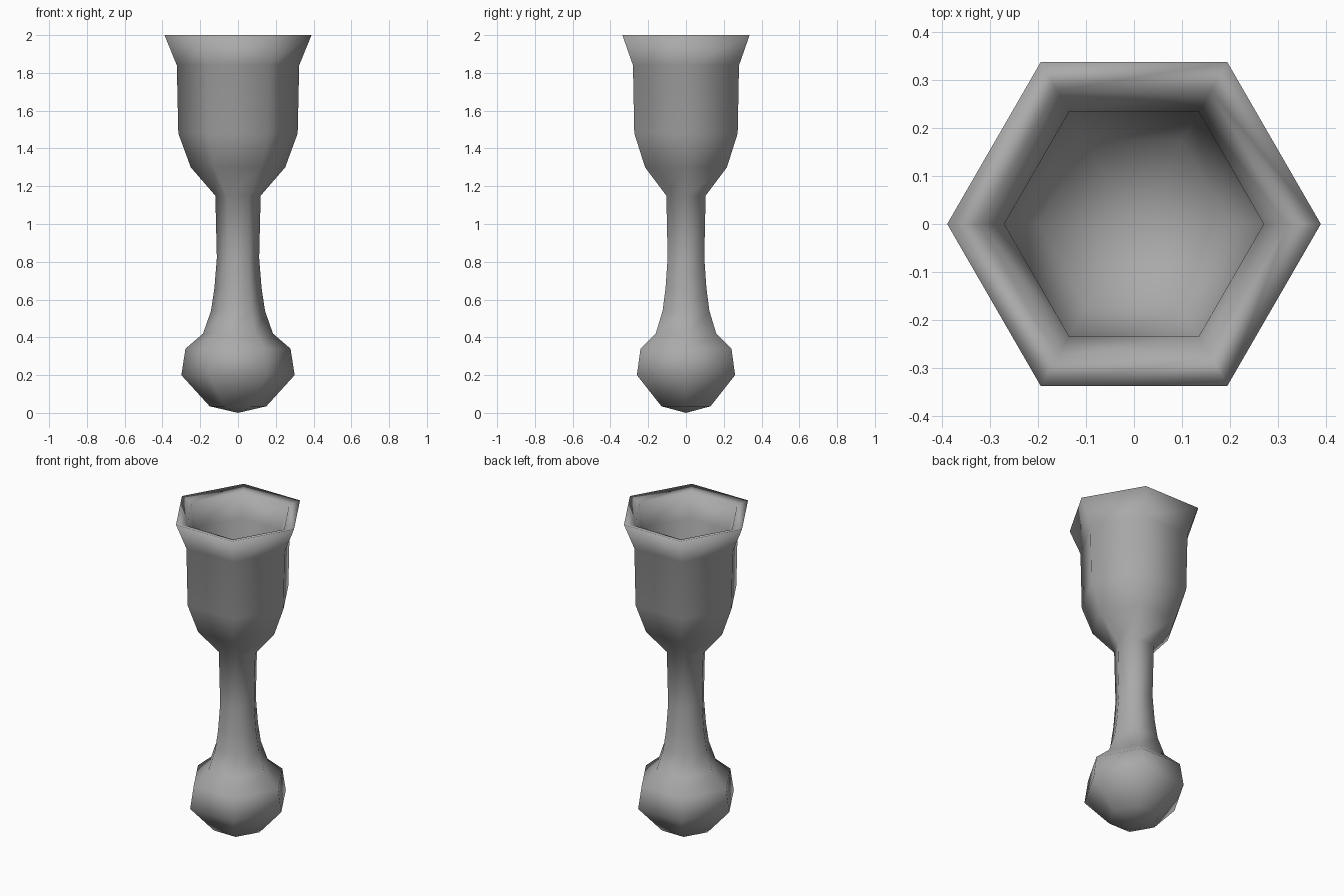
import bpy, bmesh, math

cube = bpy.data.objects.get("Cube")
if cube:
    bpy.data.objects.remove(cube, do_unlink=True)

SIDES = 6

# Plain grey used for the whole goblet
grey = bpy.data.materials.new("plain_grey")
grey.use_nodes = True
colour = (0.4, 0.4, 0.4, 1)
grey.diffuse_color = colour
grey.node_tree.nodes["Principled BSDF"].inputs["Base Color"].default_value = colour

# Corner radius and height, from the base up the outside and down into the cup
ball_foot = [(0.15, 0.035), (0.30, 0.20), (0.278, 0.34), (0.185, 0.42)]
stem = [(0.143, 0.54), (0.125, 0.66), (0.112, 0.82), (0.12, 1.15)]
cup = [(0.25, 1.30), (0.316, 1.48), (0.324, 1.84), (0.389, 2.0)]
cup_inside = [(0.32, 1.98), (0.27, 1.84), (0.268, 1.50), (0.20, 1.33)]


def lathe(name, profile, bottom, floor):
    """Sweep a profile around z and close both ends at a point."""
    bm = bmesh.new()
    rings = []
    for r, z in profile:
        angles = [math.tau * i / SIDES for i in range(SIDES)]
        rings.append([bm.verts.new((r * math.cos(a), r * math.sin(a), z)) for a in angles])
    low = bm.verts.new((0, 0, bottom))
    high = bm.verts.new((0, 0, floor))
    for i in range(SIDES):
        j = (i + 1) % SIDES
        bm.faces.new((low, rings[0][j], rings[0][i]))
        for a, b in zip(rings, rings[1:]):
            bm.faces.new((a[i], a[j], b[j], b[i]))
        bm.faces.new((rings[-1][i], rings[-1][j], high))
    for face in bm.faces:
        face.smooth = True
    mesh = bpy.data.meshes.new(name)
    bm.to_mesh(mesh)
    bm.free()
    mesh.materials.append(grey)
    obj = bpy.data.objects.new(name, mesh)
    bpy.context.collection.objects.link(obj)
    return obj


# Goblet: ball foot, slim stem and flared hollow cup in one skin
lathe("goblet", ball_foot + stem + cup + cup_inside, 0.0, 1.25)
